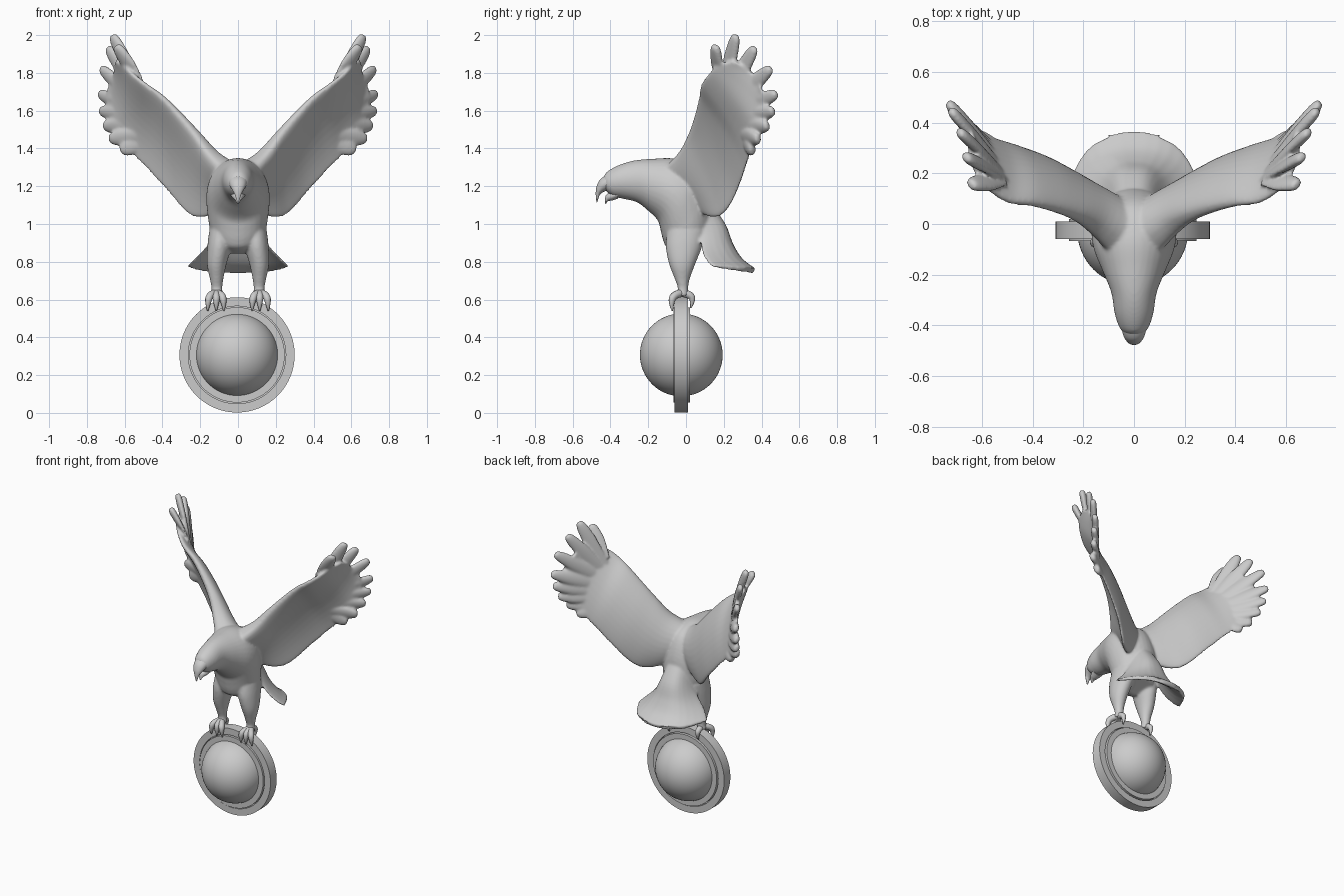
import bpy, bmesh, math
from mathutils import Vector

if "Cube" in bpy.data.objects:
    bpy.data.objects.remove(bpy.data.objects["Cube"])

stone = bpy.data.materials.new("stone_grey")
stone.use_nodes = True
stone.diffuse_color = (0.6, 0.6, 0.6, 1)
stone.node_tree.nodes["Principled BSDF"].inputs["Base Color"].default_value = stone.diffuse_color


def add_object(name, bm):
    bmesh.ops.recalc_face_normals(bm, faces=bm.faces)
    mesh = bpy.data.meshes.new(name)
    bm.to_mesh(mesh)
    bm.free()
    mesh.materials.append(stone)
    obj = bpy.data.objects.new(name, mesh)
    bpy.context.collection.objects.link(obj)
    bpy.ops.object.select_all(action='DESELECT')
    obj.select_set(True)
    bpy.context.view_layer.objects.active = obj
    bpy.ops.object.shade_smooth_by_angle(angle=math.radians(40))
    return obj


def spline(rows, steps=5):
    """Smooth interpolation through rows of numbers."""
    out = []
    for i in range(len(rows) - 1):
        a, b, c, d = (rows[max(0, min(len(rows) - 1, i + k))] for k in (-1, 0, 1, 2))
        for s in range(steps):
            t = s / steps
            out.append([q + t / 2 * (r - p + t * (2*p - 5*q + 4*r - s4 + t * (3*(q - r) + s4 - p)))
                        for p, q, r, s4 in zip(a, b, c, d)])
    return out + [list(rows[-1])]


def loft(bm, rows, power=2, lead=0, blunt=1, sides=32):
    """Skin oval sections; a row is edge A, edge B, bow vector, half thickness.
    lead thickens the A edge, blunt below one squares the edges."""
    rows = spline(rows)
    parts = [(Vector(r[:3]), Vector(r[3:6]), Vector(r[6:9]), r[9]) for r in rows]
    mids = [(a + b) / 2 + bow for a, b, bow, w in parts]
    rings = []
    for i, (a, b, bow, w) in enumerate(parts):
        along = mids[min(i + 1, len(mids) - 1)] - mids[max(i - 1, 0)]
        normal = (a - b).cross(along).normalized()
        ring = []
        for k in range(sides):
            ang = math.tau * k / sides
            t, s = math.cos(ang), math.sin(ang)
            lift = math.copysign(abs(s) ** blunt, s) * (1 + lead * t)
            p = (a + b) / 2 + (a - b) / 2 * t + normal * w * lift + bow * (1 - abs(t) ** power)
            ring.append(bm.verts.new(p))
        rings.append(ring)
    for lo, hi in zip(rings, rings[1:]):
        for k in range(sides):
            j = (k + 1) % sides
            bm.faces.new((lo[k], lo[j], hi[j], hi[k]))
    bm.faces.new(rings[0])
    bm.faces.new(rings[-1][::-1])


def profile_loft(bm, rows):
    """Symmetric loft from side-profile rows: top y, z, bottom y, z, half width."""
    loft(bm, [(0, ty, tz, 0, by, bz, 0, 0, 0, w) for ty, tz, by, bz, w in rows])


bird = bmesh.new()

# Head and torso
profile_loft(bird, [
    (-.44, 1.24, -.42, 1.17, .04), (-.42, 1.275, -.385, 1.145, .06),
    (-.36, 1.31, -.34, 1.135, .077), (-.28, 1.335, -.26, 1.115, .09),
    (-.18, 1.345, -.2, 1.07, .122), (-.05, 1.345, -.15, 1.02, .158),
    (.07, 1.29, -.135, .97, .168), (.13, 1.16, -.12, .91, .158),
    (.14, 1.02, -.095, .87, .142), (.12, .9, -.02, .84, .1)])

# Fanned tail: edge x, y, z, centre y, z, half thickness
tail = [(.09, .07, 1.03, .1, 1.07, .05), (.125, .075, .94, .18, .98, .035),
        (.175, .08, .87, .23, .885, .022), (.235, .105, .81, .285, .805, .018),
        (.27, .14, .775, .36, .75, .016)]
loft(bird, [(-x, y, z, x, y, z, 0, cy - y, cz - z, w) for x, y, z, cy, cz, w in tail],
     power=3, blunt=.5)

# Wing stations: leading edge, trailing edge, half thickness
wing = [
    (.04, -.11, 1.3, .08, .07, 1.07, .08), (.135, -.025, 1.385, .19, .14, 1.035, .06),
    (.22, .025, 1.49, .27, .205, 1.06, .044), (.31, .055, 1.59, .36, .265, 1.16, .035),
    (.4, .075, 1.68, .47, .31, 1.28, .028), (.49, .085, 1.745, .56, .34, 1.37, .023),
    (.56, .125, 1.8, .65, .37, 1.48, .02), (.605, .17, 1.845, .69, .41, 1.6, .018),
    (.645, .25, 1.865, .7, .4, 1.71, .015)]
feather_tips = [
    (.645, .155, 1.945), (.665, .265, 2.0), (.69, .365, 1.935), (.725, .45, 1.825), (.735, .48, 1.69),
    (.73, .465, 1.6), (.71, .435, 1.52), (.68, .385, 1.45), (.62, .355, 1.39)]
wing_face = Vector((.6, -.75, -.3))
wing_bow = Vector((-.022, .03, .012))

for side in (1, -1):
    flip = Vector((side, 1, 1))
    loft(bird, [(side * ax, ay, az, side * bx, by, bz, *(wing_bow * flip), w)
                for ax, ay, az, bx, by, bz, w in wing], lead=.5, blunt=.75)
    # Spread flight feathers
    for i, tip in enumerate(feather_tips):
        tip = Vector(tip)
        base = Vector((.53, .15, 1.73)).lerp(Vector((.54, .28, 1.42)), i / 8) + wing_bow * .8
        across = (tip - base).cross(wing_face).normalized()
        rows = []
        for t, half, thick in ((0, .03, .006), (.5, .046, .018), (.8, .04, .022), (.95, .029, .02), (1, .017, .012)):
            p = base.lerp(tip, t)
            a, b = ((p + across * half * s) * flip for s in (1, -1))
            rows.append((*a, *b, 0, 0, 0, thick))
        loft(bird, rows, sides=14)
    # Feathered thigh and shank: x, front y, back y, z, half width
    leg = [(.09, -.1, .1, .96, .062), (.1, -.107, .085, .88, .062), (.113, -.09, .05, .79, .052),
           (.113, -.06, .02, .71, .036), (.112, -.044, .012, .66, .029), (.112, -.055, .015, .62, .034)]
    loft(bird, [(side * x, f, z, side * x, b, z, 0, 0, 0, w) for x, f, b, z, w in leg])

body = add_object("bird_body", bird)
remesh = body.modifiers.new("blend_parts", 'REMESH')
remesh.mode = 'VOXEL'
remesh.voxel_size = 0.0075
remesh.use_smooth_shade = True
soften = body.modifiers.new("soften", 'SMOOTH')
soften.iterations = 8

# Open hooked beak
beak = bmesh.new()
profile_loft(beak, [(-.39, 1.275, -.38, 1.19, .055), (-.45, 1.24, -.425, 1.175, .043),
                    (-.473, 1.2, -.445, 1.165, .03), (-.478, 1.16, -.458, 1.15, .017),
                    (-.474, 1.115, -.47, 1.115, .004)])
profile_loft(beak, [(-.37, 1.18, -.36, 1.135, .04), (-.405, 1.165, -.39, 1.125, .03),
                    (-.425, 1.15, -.415, 1.12, .018), (-.43, 1.11, -.424, 1.105, .004)])
add_object("beak", beak)

# Toes gripping the rim, tapering into claws
front_toe = [(0, -.02, .635, 1), (.7, -.06, .628, 1), (1, -.08, .59, .85), (1, -.072, .54, .15)]
back_toe = [(0, -.02, .635, 1), (0, .022, .628, 1), (0, .038, .595, .7), (0, .025, .555, .15)]
for side, label in ((1, "left"), (-1, "right")):
    curve = bpy.data.curves.new(label + "_foot", 'CURVE')
    curve.dimensions = '3D'
    curve.bevel_depth = .021
    curve.use_fill_caps = True
    curve.materials.append(stone)
    for spread, path in ((-.04, front_toe), (0, front_toe), (.045, front_toe), (0, back_toe)):
        toe = curve.splines.new('NURBS')
        toe.points.add(len(path) - 1)
        toe.use_endpoint_u = True
        toe.order_u = 3
        toe.use_smooth = True
        for point, (k, y, z, radius) in zip(toe.points, path):
            point.co = (side * (.115 + spread * k), y, z, 1)
            point.radius = radius
    bpy.context.collection.objects.link(bpy.data.objects.new(label + "_foot", curve))


def ring(name, inner, outer, front, back, segments=96):
    bm = bmesh.new()
    corners = [(inner, front), (outer, front), (outer, back), (inner, back)]
    loops = []
    for k in range(segments):
        ang = math.tau * k / segments
        loops.append([bm.verts.new((r * math.cos(ang) - .005, y, r * math.sin(ang) + .307)) for r, y in corners])
    for k in range(segments):
        for c in range(4):
            a, b = loops[k], loops[(k + 1) % segments]
            d = (c + 1) % 4
            bm.faces.new((a[c], a[d], b[d], b[c]))
    add_object(name, bm)


# Stand: flat outer rim, raised inner rim, groove floor and globe
ring("outer_rim", .258, .305, -.06, .01)
ring("inner_rim", .215, .252, -.067, .02)
ring("groove_floor", .21, .27, -.035, -.015)
globe = bmesh.new()
bmesh.ops.create_uvsphere(globe, u_segments=64, v_segments=32, radius=.219)
bmesh.ops.translate(globe, verts=globe.verts, vec=(-.005, -.025, .307))
add_object("globe", globe)
